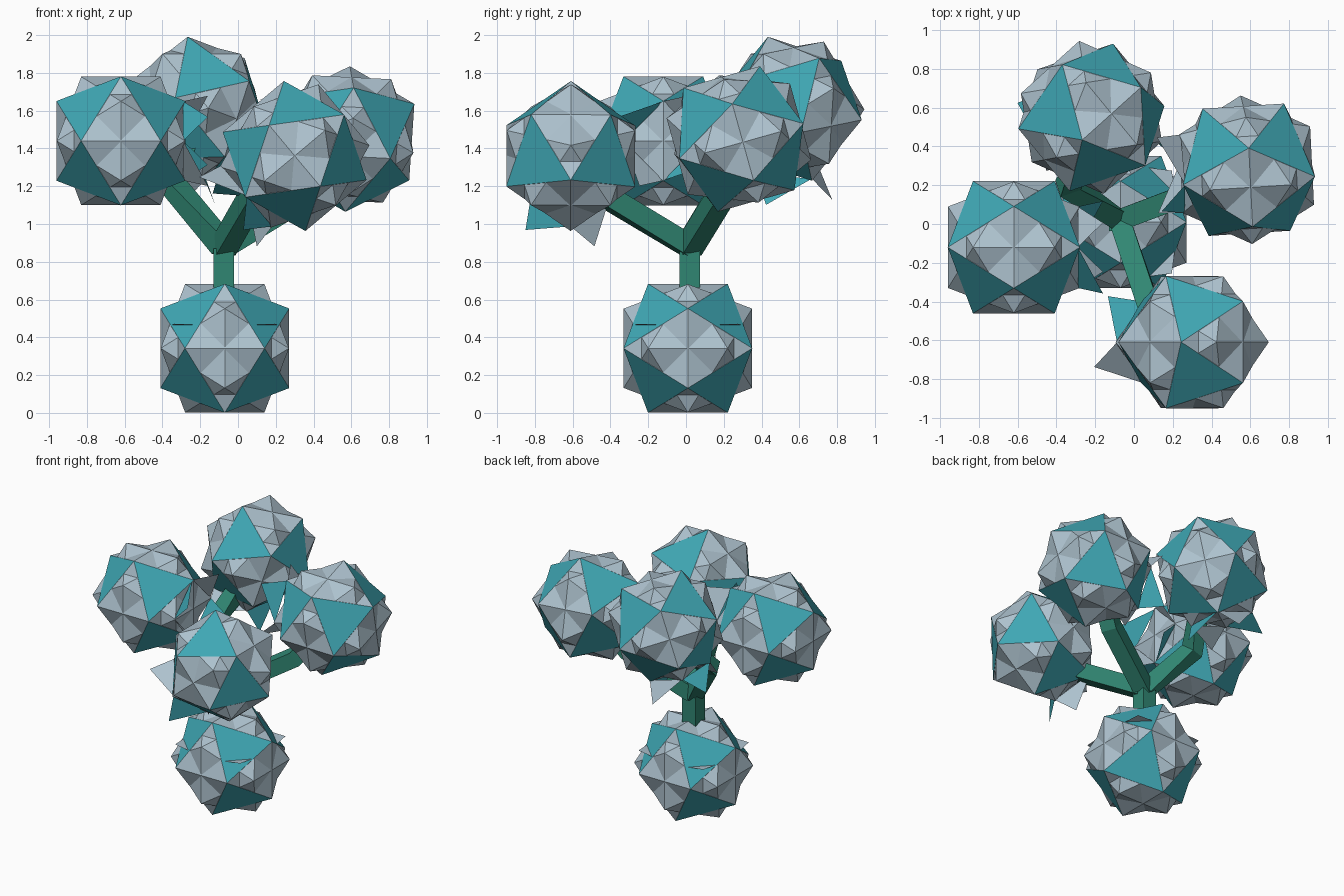
import bpy, bmesh, math
from mathutils import Vector, Matrix

if "Cube" in bpy.data.objects:
    bpy.data.objects.remove(bpy.data.objects["Cube"])

PHI = (1 + 5 ** 0.5) / 2
S = 0.21  # half edge of each icosahedron


def material(name, rgb):
    m = bpy.data.materials.new(name)
    m.diffuse_color = (*rgb, 1)
    m.use_nodes = True
    m.node_tree.nodes["Principled BSDF"].inputs["Base Color"].default_value = m.diffuse_color
    return m


GRAY = material("pale_blue_gray", (0.42, 0.54, 0.62))
TEAL = material("teal", (0.05, 0.39, 0.46))
GREEN = material("stem_green", (0.03, 0.24, 0.17))


def make_object(name, bm, mats):
    me = bpy.data.meshes.new(name)
    bm.to_mesh(me)
    bm.free()
    for m in mats:
        me.materials.append(m)
    ob = bpy.data.objects.new(name, me)
    bpy.context.collection.objects.link(ob)
    return ob


def frame(tri):
    # right-handed frame from a triangle around the origin
    n = (tri[0] + tri[1] + tri[2]).normalized()
    u = Vector((0, 0, 0))
    for k, t in enumerate(tri):  # average the three corners
        p = t - n * t.dot(n)
        u += (Matrix.Rotation(-k * 2 * math.pi / 3, 3, n) @ p).normalized()
    u = (u - n * u.dot(n)).normalized()
    return Matrix((u, n.cross(u), n)).transposed()


def rotation_from(tri, mirrored):
    tri = [Vector(t) for t in tri]
    if tri[0].dot(tri[1].cross(tri[2])) < 0:
        tri[1], tri[2] = tri[2], tri[1]
    if mirrored:
        local = [Vector((1, PHI, 0)), Vector((0, 1, PHI)), Vector((PHI, 0, 1))]
    else:
        local = [Vector((0, PHI, 1)), Vector((1, 0, PHI)), Vector((PHI, 1, 0))]
    return frame(tri) @ frame(local).transposed()


def icosahedron(bm, rot, centre, size, mirrored, teal):
    pts = []
    for a in (-1, 1):
        for b in (-PHI, PHI):
            base = (0, a, b) if mirrored else (0, b, a)
            for k in range(3):
                pts.append(Vector(base[k:] + base[:k]) * size)
    new = [bm.verts.new(p) for p in pts]
    hull = bmesh.ops.convex_hull(bm, input=new)
    for f in [g for g in hull["geom"] if isinstance(g, bmesh.types.BMFace)]:
        f.normal_update()
        # the eight faces pointing along the cube diagonals are teal
        if teal and min(abs(c) for c in f.normal) > 0.5:
            f.material_index = 1
    for v in new:
        v.co = rot @ v.co + centre


def ball(name, centre, tri, mirrored, opening, base, tip):
    # two crossed icosahedra, one with teal faces
    centre = Vector(centre)
    rot = rotation_from(tri, mirrored)
    bm = bmesh.new()
    icosahedron(bm, rot, centre, S, not mirrored, False)
    icosahedron(bm, rot, centre, S * 1.004, mirrored, True)
    # four flaps folded out around the opening
    axes = [rot.col[i] * s for i in range(3) for s in (1, -1)]
    order = sorted(axes, key=lambda a: -a.dot(Vector(opening)))
    w, u = order[0], order[1]
    v = w.cross(u)
    for k in range(4):
        def at(r, ang, h):
            a = k * math.pi / 2 + ang
            return bm.verts.new(centre + w * h + u * r * math.cos(a) + v * r * math.sin(a))
        f = bm.faces.new([at(base[0], 0, base[1]), at(tip[0], tip[2], tip[1]),
                          at(base[0], math.pi / 2, base[1])])
        f.material_index = 1 if tip[1] > 0.3 and k % 2 else 0
    make_object(name, bm, [GRAY, TEAL])


def stem(name, points, r=0.055):
    # square bars joined along a path
    bm = bmesh.new()
    rings = []
    pts = [Vector(p) for p in points]
    for i, p in enumerate(pts):
        d = (pts[min(i + 1, len(pts) - 1)] - pts[max(i - 1, 0)]).normalized()
        side = d.cross(Vector((0, 0, 1)))
        side = side.normalized() if side.length > 0.01 else Vector((1, 0, 0))
        up = side.cross(d)
        rings.append([bm.verts.new(p + side * r * a + up * r * b)
                      for a, b in ((-1, -1), (1, -1), (1, 1), (-1, 1))])
    for lo, hi in zip(rings, rings[1:]):
        for k in range(4):
            bm.faces.new((lo[k], lo[(k + 1) % 4], hi[(k + 1) % 4], hi[k]))
    bm.faces.new(rings[0])
    bm.faces.new(rings[-1])
    bmesh.ops.recalc_face_normals(bm, faces=bm.faces)
    make_object(name, bm, [GREEN])


# Balls: centre, one teal triangle, handedness, opening direction
straight = [(1, PHI, 0), (PHI, 0, 1), (0, 1, PHI)]
flaps = ((0.21, 0.33), (0.27, 0.46, math.radians(62)))
ball("base_ball", (-0.07, 0.01, 0.342), straight, True, (0, 0, 1),
     (0.30, 0.115), (0.375, 0.13, math.pi / 4))
ball("left_ball", (-0.62, -0.12, 1.44), straight, True, (1, 0.1, 0), *flaps)
ball("back_ball", (-0.22, 0.55, 1.61),
     [(-0.149, 0.271, 0.252), (-0.375, -0.058, 0.125), (-0.047, -0.116, 0.38)], True,
     (-0.11, -0.37, -0.40), *flaps)
ball("front_ball", (0.30, -0.61, 1.36),
     [(-0.136, 0.34, 0.16), (-0.055, 0, 0.39), (0.26, 0.21, 0.22)], False,
     (-0.77, 0.05, -0.64), *flaps)
ball("right_ball", (0.58, 0.28, 1.45),
     [(-0.02, 0.08, 0.385), (0.366, -0.03, 0.20), (0.19, 0.35, 0.04)], True,
     (-0.65, -0.28, -0.60), *flaps)

# Trunk and branches
fork = (-0.075, 0.02, 0.88)
stem("trunk", [(-0.075, 0.02, 0.45), (-0.075, 0.02, 0.87)])
stem("back_branch", [fork, (-0.34, 0.20, 1.20), (-0.22, 0.45, 1.50)])
stem("front_branch", [fork, (0.13, -0.58, 1.24), (0.25, -0.61, 1.32)])
stem("right_branch", [fork, (0.35, 0.18, 1.14), (0.52, 0.26, 1.38)])
